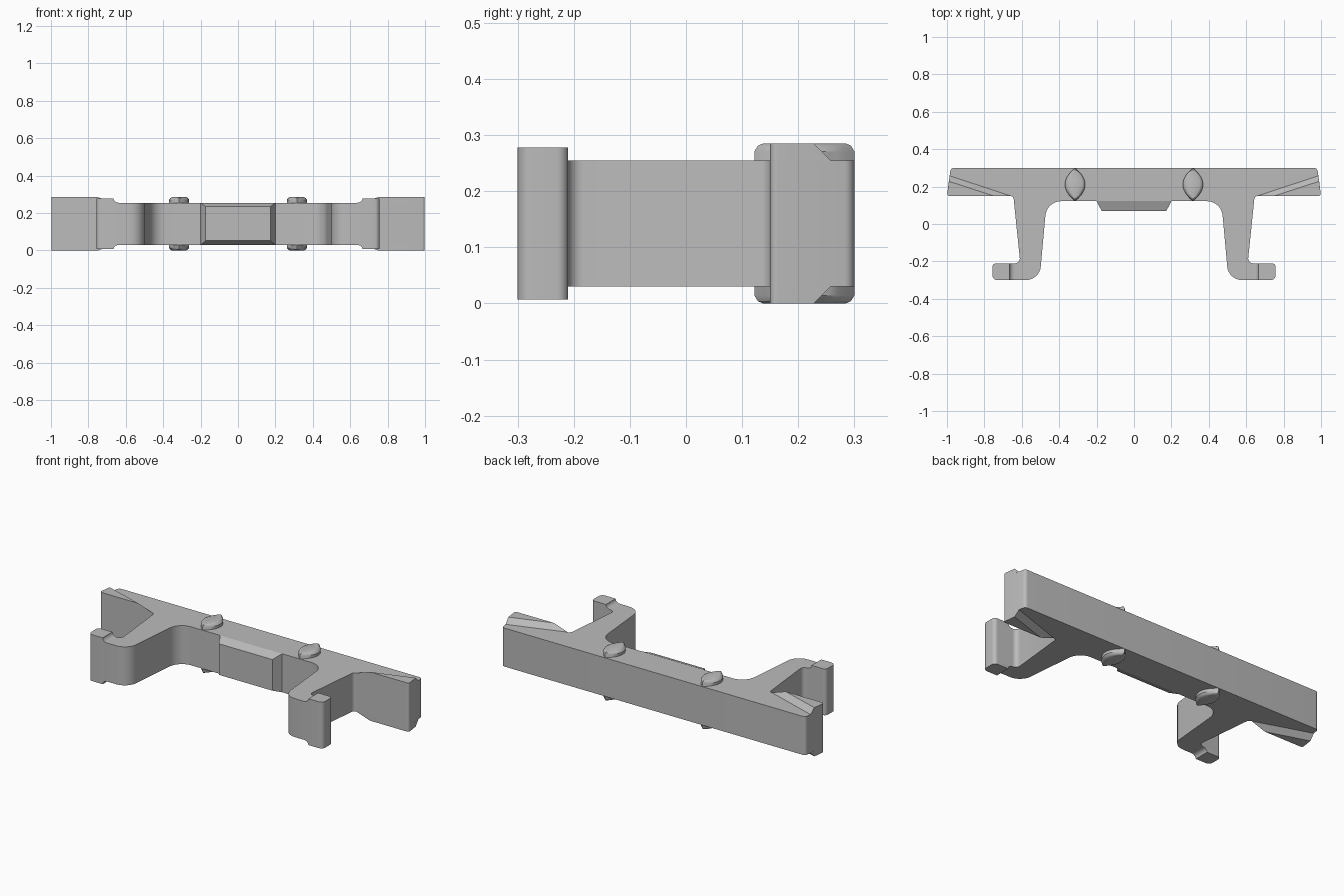
import bpy, bmesh, math
from mathutils import Vector

cube = bpy.data.objects.get("Cube")
if cube:
    bpy.data.objects.remove(cube, do_unlink=True)

grey = bpy.data.materials.new("plain grey")
grey.use_nodes = True
COLOUR = (0.5, 0.5, 0.5, 1)
grey.diffuse_color = COLOUR
grey.node_tree.nodes["Principled BSDF"].inputs["Base Color"].default_value = COLOUR

MID = 0.1425          # mid height, the part is symmetric about it
LOW, HIGH = 0.03, 0.255


def loft(name, rings):
    """Closed solid through rings that have equal point counts."""
    bm = bmesh.new()
    loops = [[bm.verts.new(p) for p in ring] for ring in rings]
    for a, b in zip(loops, loops[1:]):
        for i in range(len(a)):
            j = (i + 1) % len(a)
            bm.faces.new((a[i], a[j], b[j], b[i]))
    bm.faces.new(loops[0][::-1])
    bm.faces.new(loops[-1])
    bmesh.ops.recalc_face_normals(bm, faces=bm.faces)
    mesh = bpy.data.meshes.new(name)
    bm.to_mesh(mesh)
    bm.free()
    mesh.materials.append(grey)
    obj = bpy.data.objects.new(name, mesh)
    bpy.context.collection.objects.link(obj)
    bpy.ops.object.select_all(action='DESELECT')
    obj.select_set(True)
    bpy.context.view_layer.objects.active = obj
    bpy.ops.object.shade_smooth_by_angle(angle=math.radians(30))
    return obj


def rounded(corners, steps=8):
    """Polygon of (x, y, radius) corners with arcs at the corners."""
    out = []
    for i, (x, y, r) in enumerate(corners):
        p = Vector((x, y))
        if r == 0:
            out.append(p)
            continue
        u = (Vector(corners[i - 1][:2]) - p).normalized()
        v = (Vector(corners[(i + 1) % len(corners)][:2]) - p).normalized()
        half = u.angle(v) / 2
        centre = p + (u + v).normalized() * r / math.sin(half)
        start = p + u * r / math.tan(half) - centre
        end = p + v * r / math.tan(half) - centre
        sweep = start.angle(end)
        for k in range(steps + 1):
            t = k / steps
            out.append(centre + (start * math.sin((1 - t) * sweep)
                                 + end * math.sin(t * sweep)) / math.sin(sweep))
    return out


def at_height(points, z):
    return [(p[0], p[1], z) for p in points]


def four_ways(name, layers):
    """Mirror a stack of (outline, height) layers left/right and top/bottom."""
    for side, sx in (("left", 1), ("right", -1)):
        for level, sz in (("top", 1), ("bottom", -1)):
            rings = [[(sx * p[0], p[1], MID + sz * (z - MID)) for p in pts]
                     for pts, z in layers]
            loft(f"{name}_{side}_{level}", rings)


# Main frame: cross beam, tapered wings, arms and out-turned feet
half = [(0.98, 0.30, 0.02), (1.0, 0.15, 0.012), (0.645, 0.15, 0.02),
        (0.608, -0.21, 0.025), (0.757, -0.21, 0.02), (0.757, -0.30, 0.025),
        (0.505, -0.30, 0.08), (0.467, 0.122, 0.085)]
outline = rounded(half + [(-x, y, r) for x, y, r in reversed(half)])
loft("frame", [at_height(outline, LOW), at_height(outline, HIGH)])

# Raised wedges on the wings, with a sloped rear edge
wedge_base = rounded([(0.66, 0.15, 0), (1.0, 0.15, 0.012), (0.986, 0.258, 0)])
wedge_top = rounded([(0.75, 0.15, 0), (1.0, 0.15, 0.012), (0.9895, 0.228, 0)])
four_ways("wing_wedge", [(wedge_base, HIGH), (wedge_top, 0.285)])

# Raised foot pads with a hollow fillet on the inner side
foot_layers = []
for k in range(7):
    a = math.pi / 2 * k / 6
    inner = 0.637 + 0.028 * math.sin(a)
    z = HIGH + 0.023 * (1 - math.cos(a))
    foot_layers.append((rounded([(inner, -0.30, 0), (0.757, -0.30, 0.025),
                                 (0.757, -0.21, 0.02), (inner, -0.21, 0)]), z))
four_ways("foot_pad", foot_layers)


# Pointed oval studs passing through the beam, rounded at both ends
def oval(cx, a, b, n=12):
    tips = [-1 + 2 * k / n for k in range(n + 1)]
    right = [(cx + a * (1 - t * t), 0.211 + b * t) for t in tips]
    left = [(cx - a * (1 - t * t), 0.211 + b * t) for t in reversed(tips[1:-1])]
    return right + left


for side, sx in (("left", 1), ("right", -1)):
    profile = [(0.0, 0.038, 0.074), (0.004, 0.046, 0.083),
               (0.014, 0.054, 0.089)]
    rings = [at_height(oval(sx * 0.315, a, b), z) for z, a, b in profile]
    rings += [at_height(oval(sx * 0.315, a, b), 2 * MID - z)
              for z, a, b in reversed(profile)]
    loft(f"stud_{side}", rings)


# Chamfered block on the front of the beam
def upright(w, y, low, high):
    return [(-w, y, low), (w, y, low), (w, y, high), (-w, y, high)]


loft("front_block", [upright(0.20, 0.122, LOW, HIGH),
                     upright(0.173, 0.07, 0.052, 0.234)])
